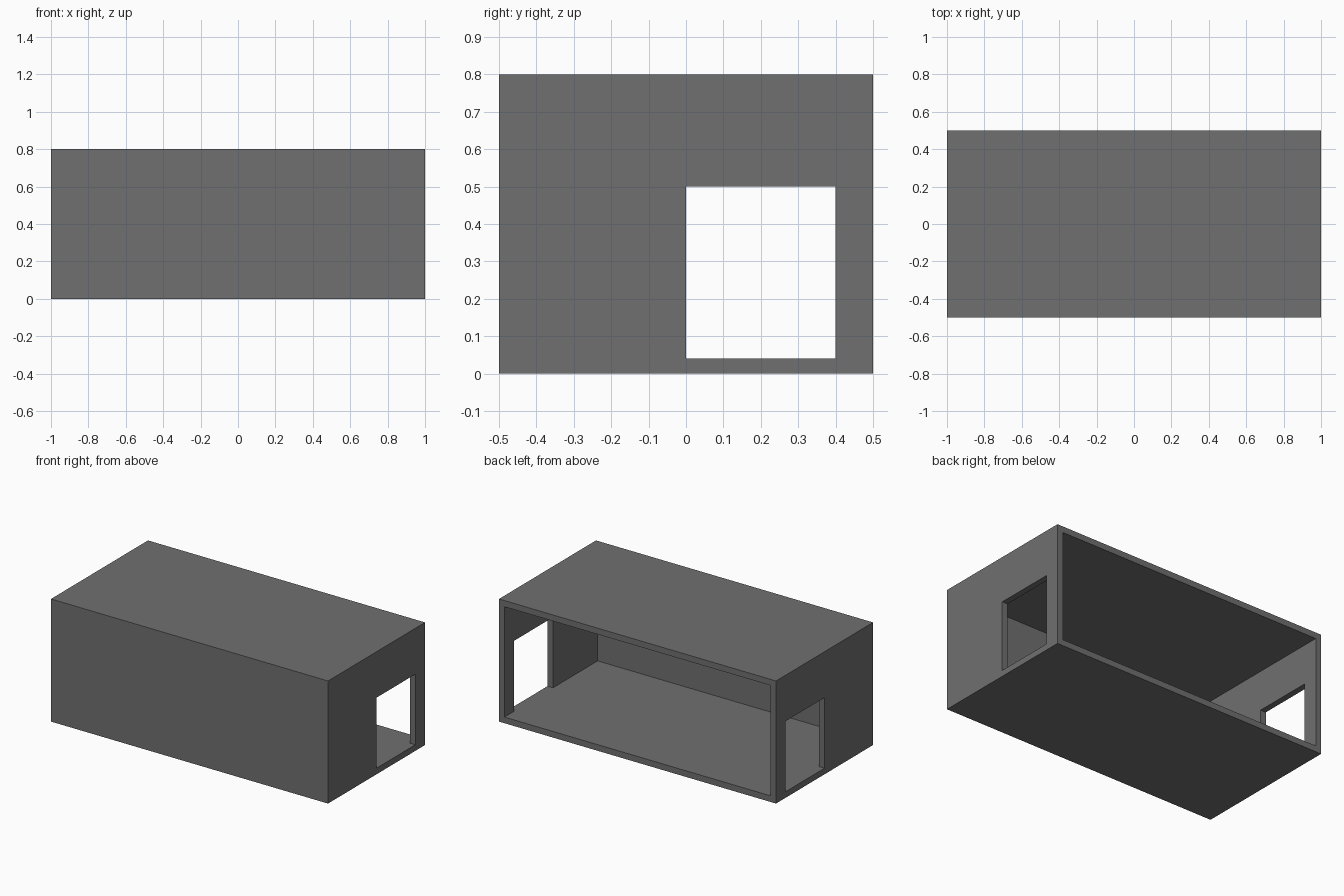
import bpy

if "Cube" in bpy.data.objects:
    bpy.data.objects.remove(bpy.data.objects["Cube"])

WALL = 0.04


def box(name, lo, hi):
    """Axis-aligned box between two corners."""
    centre = [(a + b) / 2 for a, b in zip(lo, hi)]
    bpy.ops.mesh.primitive_cube_add(size=1, location=centre)
    ob = bpy.context.object
    ob.name = name
    ob.scale = [b - a for a, b in zip(lo, hi)]
    bpy.ops.object.transform_apply(location=True, rotation=False, scale=True)
    return ob


def cut(target, cutter):
    """Apply a boolean difference, then remove the cutter."""
    cutter.hide_render = True
    mod = target.modifiers.new(cutter.name, 'BOOLEAN')
    mod.operation = 'DIFFERENCE'
    mod.solver = 'EXACT'
    mod.object = cutter
    bpy.context.view_layer.objects.active = target
    bpy.ops.object.modifier_apply(modifier=mod.name)
    bpy.data.objects.remove(cutter, do_unlink=True)


# Outer body: floor, roof, front wall and two end walls
shell = box("room_shell", (-1, -0.5, 0), (1, 0.5, 0.8))

# Hollow interior, open at the back
cut(shell, box("interior_cutter", (-1 + WALL, -0.5 + WALL, WALL),
               (1 - WALL, 0.7, 0.8 - WALL)))

# Doorways through both end walls, level with the floor
cut(shell, box("doorway_cutter", (-1.2, 0, WALL), (1.2, 0.4, 0.5)))

# Single grey colour
grey = bpy.data.materials.new("dark grey")
grey.diffuse_color = (0.16, 0.16, 0.16, 1)
grey.use_nodes = True
grey.node_tree.nodes["Principled BSDF"].inputs["Base Color"].default_value = grey.diffuse_color
shell.data.materials.clear()
shell.data.materials.append(grey)
